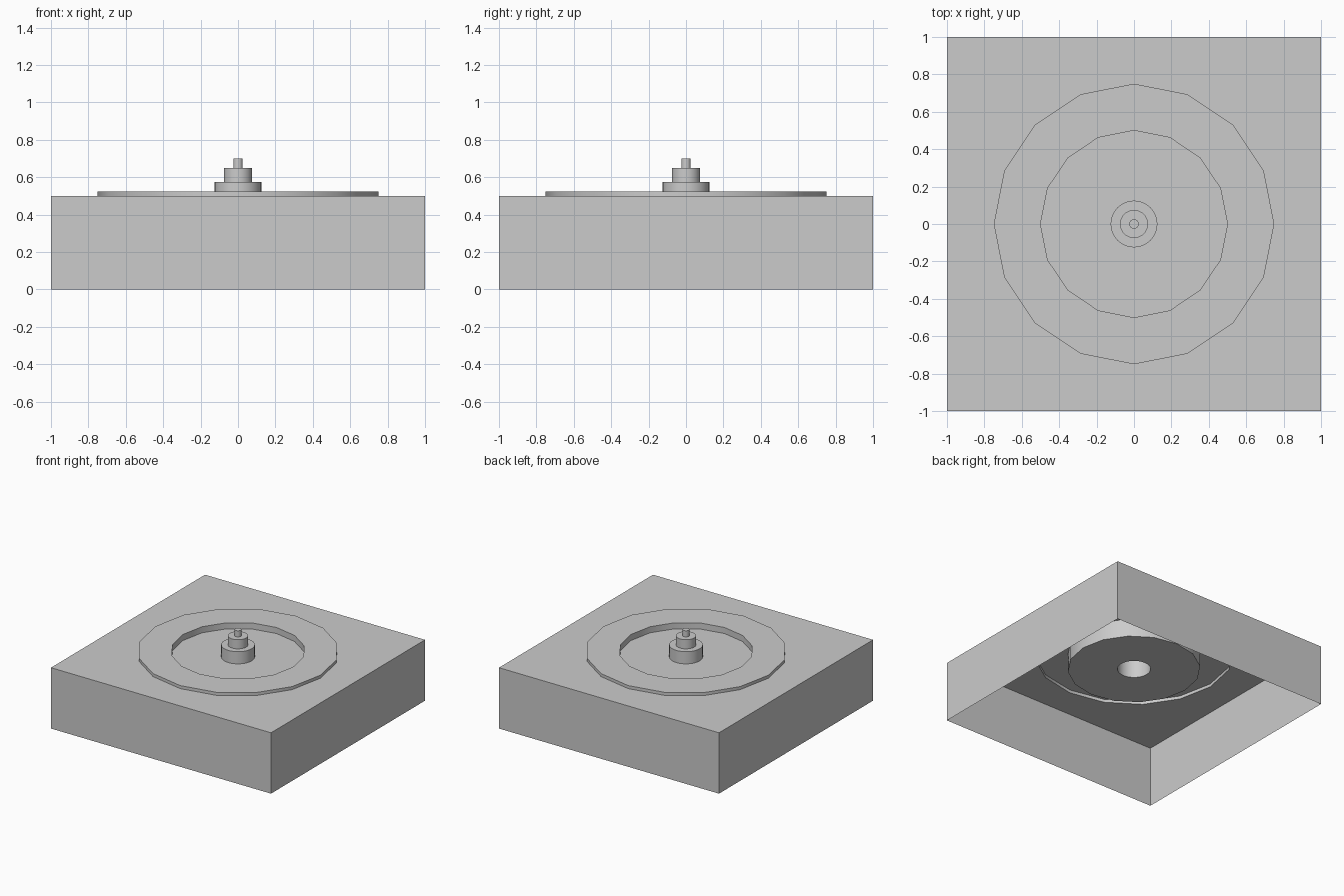
import bpy, bmesh
from math import pi, cos, sin, sqrt, radians

cube = bpy.data.objects.get("Cube")
if cube:
    bpy.data.objects.remove(cube, do_unlink=True)

SEGMENTS = 32

grey = bpy.data.materials.new("plain grey")
grey.use_nodes = True
colour = (0.6, 0.6, 0.6, 1)
grey.diffuse_color = colour
grey.node_tree.nodes["Principled BSDF"].inputs["Base Color"].default_value = colour


def ring_points(sides, radius, z):
    """Sample a regular polygon at evenly spaced angles."""
    step = 2 * pi / sides
    shift = pi / 4 if sides == 4 else 0
    points = []
    for i in range(SEGMENTS):
        a = 2 * pi * i / SEGMENTS
        r = radius * cos(step / 2) / cos((a - shift + 1e-9) % step - step / 2)
        points.append((r * cos(a), r * sin(a), z))
    return points


def shell(name, profile, capped=False):
    """Bridge polygon rings given as (sides, radius, height)."""
    bm = bmesh.new()
    rings = [[bm.verts.new(p) for p in ring_points(*row)] for row in profile]
    for a, b in zip(rings, rings[1:]):
        for i in range(SEGMENTS):
            j = (i + 1) % SEGMENTS
            bm.faces.new((a[i], a[j], b[j], b[i]))
    if capped:
        bm.faces.new(rings[-1])
    mesh = bpy.data.meshes.new(name)
    bm.to_mesh(mesh)
    bm.free()
    mesh.materials.append(grey)
    obj = bpy.data.objects.new(name, mesh)
    bpy.context.collection.objects.link(obj)
    bpy.ops.object.select_all(action='DESELECT')
    obj.select_set(True)
    bpy.context.view_layer.objects.active = obj
    bpy.ops.object.shade_smooth_by_angle(angle=radians(30))
    return obj


# Square base, open underneath, with a round opening in its top
shell("base", [(4, sqrt(2), 0), (4, sqrt(2), 0.5), (16, 0.75, 0.5)])

# Raised rim stepping down to the basin floor
shell("rim", [(16, 0.75, 0.5), (16, 0.75, 0.525),
              (16, 0.5, 0.525), (16, 0.5, 0.475)])
shell("basin_floor", [(16, 0.5, 0.475), (32, 0.125, 0.475)])

# Underside of the basin, with a hole below the post
shell("basin_underside", [(32, 0.125, 0.475), (32, 0.125, 0.375),
                          (16, 0.5, 0.375), (16, 0.5, 0.475)])

# Hollow three-tier post in the middle
shell("centre_post", [(32, 0.125, 0.475), (32, 0.125, 0.575),
                      (32, 0.075, 0.575), (32, 0.075, 0.65),
                      (32, 0.025, 0.65), (32, 0.025, 0.7)], capped=True)
